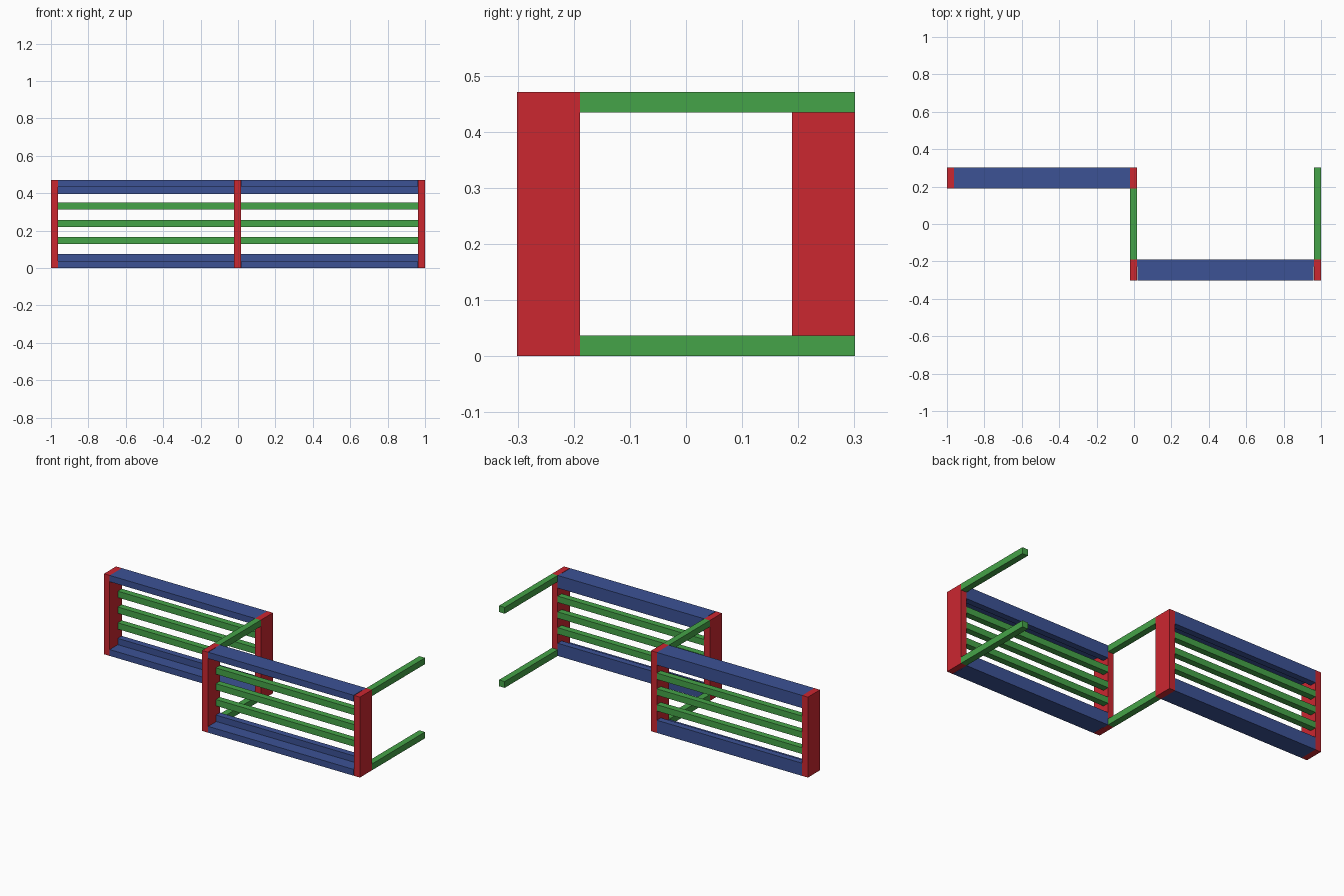
import bpy

if "Cube" in bpy.data.objects:
    bpy.data.objects.remove(bpy.data.objects["Cube"])

T = 0.037          # timber thickness
H = 0.471          # overall height
D = 0.112          # frame depth
Y = 0.301          # half of overall depth


def material(name, color):
    m = bpy.data.materials.new(name)
    m.diffuse_color = color
    m.use_nodes = True
    m.node_tree.nodes["Principled BSDF"].inputs["Base Color"].default_value = m.diffuse_color
    return m


RED = material("post_red", (0.60, 0.02, 0.03, 1))
BLUE = material("rail_blue", (0.045, 0.085, 0.30, 1))
GREEN = material("slat_green", (0.06, 0.37, 0.065, 1))


def board(name, x, y, z, mat):
    """Box spanning the given (min, max) ranges."""
    bpy.ops.mesh.primitive_cube_add(size=1, location=[sum(r) / 2 for r in (x, y, z)])
    ob = bpy.context.object
    ob.scale = [r[1] - r[0] for r in (x, y, z)]
    bpy.ops.object.transform_apply(location=False, rotation=False, scale=True)
    ob.name = name
    ob.data.materials.append(mat)
    return ob


def frame(name, x0, x1, y0, gap):
    """Slatted side frame: two posts, angled rails and three slats."""
    y1 = y0 + D
    yb = y1 - T                     # front face of the back boards
    a, b = x0 + T, x1 - T           # clear span between posts
    for side, x in (("left", x0), ("right", b)):
        board(f"{name}_{side}_post", (x, x + T), (y0, y1), (0, H), RED)
    # each rail is an L made from an upright board and a flat board
    for level, zu, zf in (("bottom", 0, 0), ("top", H - 2 * T, H - T)):
        board(f"{name}_{level}_rail_upright", (a, b), (yb, y1), (zu, zu + 2 * T), BLUE)
        board(f"{name}_{level}_rail_flat", (a + gap, b - gap), (y0, yb), (zf, zf + T), BLUE)
    for i in range(3):
        z = 0.128 + i * 0.0925
        board(f"{name}_slat_{i + 1}", (a, b), (yb, y1), (z, z + T), GREEN)


frame("back_frame", -1.0, 0.015, Y - D, 0)
frame("front_frame", -0.022, 1.0, -Y, 0.003)

# cross bars joining the frames, and open ended bars on the right
for level, z in (("bottom", 0), ("top", H - T)):
    board(f"middle_{level}_crossbar", (-0.022, 0.015), (D - Y, Y - D), (z, z + T), GREEN)
    board(f"end_{level}_crossbar", (1 - T, 1), (D - Y, Y), (z, z + T), GREEN)
